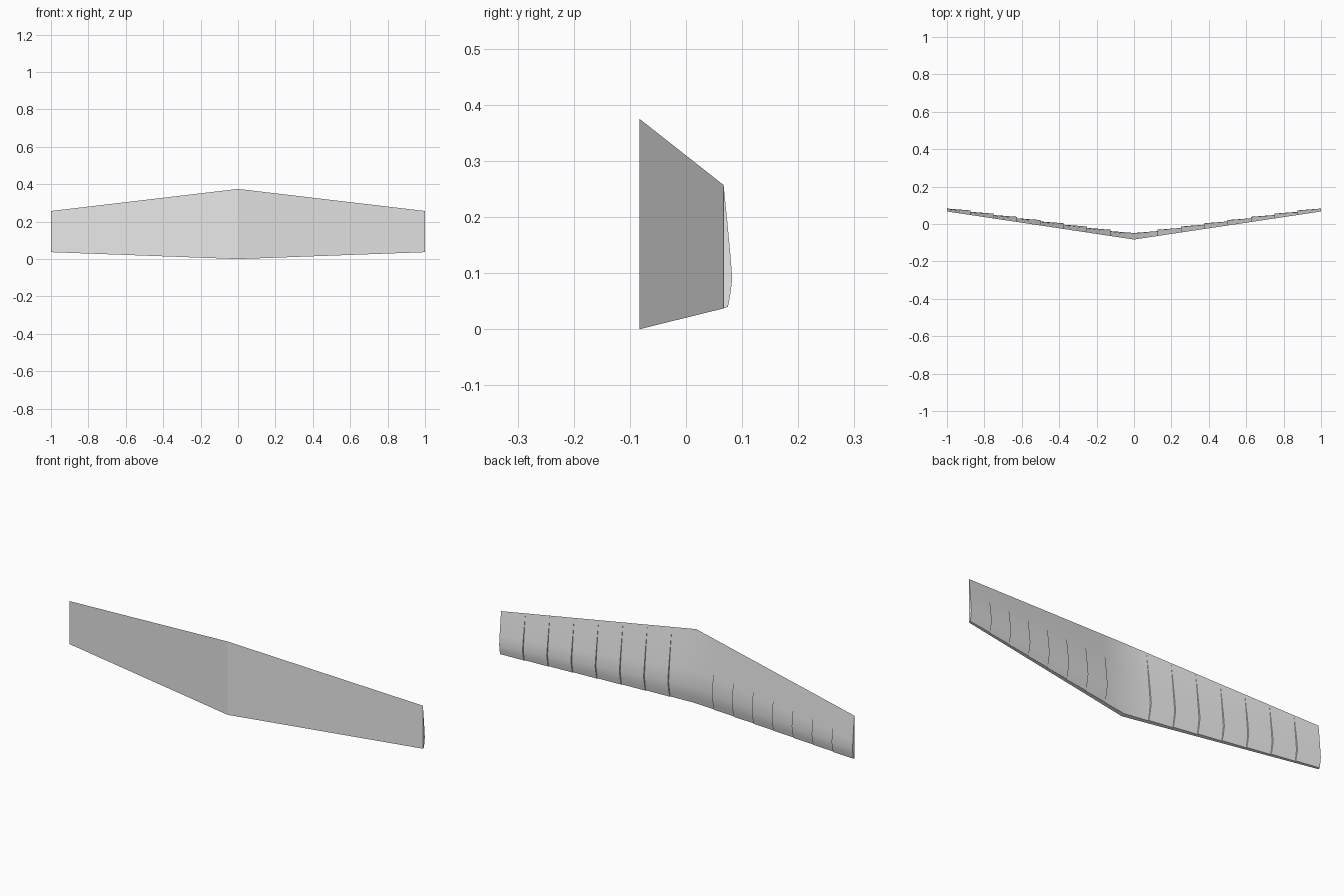
import bpy
import bmesh

PANELS = 8                 # stepped panels on each half
ROOT_Y, TIP_Y = -0.083, 0.067
# chord fraction from the bottom edge, share of the local thickness
PROFILE = [(0, 0), (0.014, 0.5), (0.1, 0.74), (0.24, 1), (0.45, 0.76), (0.7, 0.43), (1, 0)]


def lerp(a, b, t):
    return a + (b - a) * t


def section(bm, x, thickness):
    """One closed cross-section of the swept, tapered wing."""
    s = abs(x)
    y = lerp(ROOT_Y, TIP_Y, s)
    low, high = lerp(0, 0.037, s), lerp(0.375, 0.257, s)
    return [bm.verts.new((x, y + share * thickness, lerp(low, high, c)))
            for c, share in PROFILE]


# Each panel thins outward, then steps up to the next one
half = []
for k in range(PANELS):
    inner = 0.035 - 0.0015 * k
    half += [(k / PANELS, inner), ((k + 1) / PANELS, inner - 0.009)]
stations = [(-x, t) for x, t in reversed(half[1:])] + half

# Loft the sections from tip to tip and close the ends
bm = bmesh.new()
rings = [section(bm, x, t) for x, t in stations]
n = len(PROFILE)
for a, b in zip(rings, rings[1:]):
    for i in range(n):
        j = (i + 1) % n
        bm.faces.new((a[i], a[j], b[j], b[i]))
bm.faces.new(rings[0])
bm.faces.new(rings[-1])
bmesh.ops.remove_doubles(bm, verts=bm.verts, dist=0.00001)
bmesh.ops.recalc_face_normals(bm, faces=bm.faces)

cube = bpy.data.objects.get("Cube")
if cube:
    bpy.data.objects.remove(cube, do_unlink=True)

mesh = bpy.data.meshes.new("stepped_wing")
bm.to_mesh(mesh)
bm.free()
wing = bpy.data.objects.new("stepped_wing", mesh)
bpy.context.collection.objects.link(wing)

# Plain grey surface
grey = bpy.data.materials.new("light_grey")
grey.use_nodes = True
grey.diffuse_color = (0.8, 0.8, 0.8, 1)
grey.node_tree.nodes["Principled BSDF"].inputs["Base Color"].default_value = (0.8, 0.8, 0.8, 1)
mesh.materials.append(grey)

# Smooth curved back, flat front with a crisp centre fold
bpy.ops.object.select_all(action="DESELECT")
wing.select_set(True)
bpy.context.view_layer.objects.active = wing
bpy.ops.object.shade_smooth_by_angle(angle=0.35)
for face in mesh.polygons:
    if face.normal.y < -0.5:
        face.use_smooth = False
